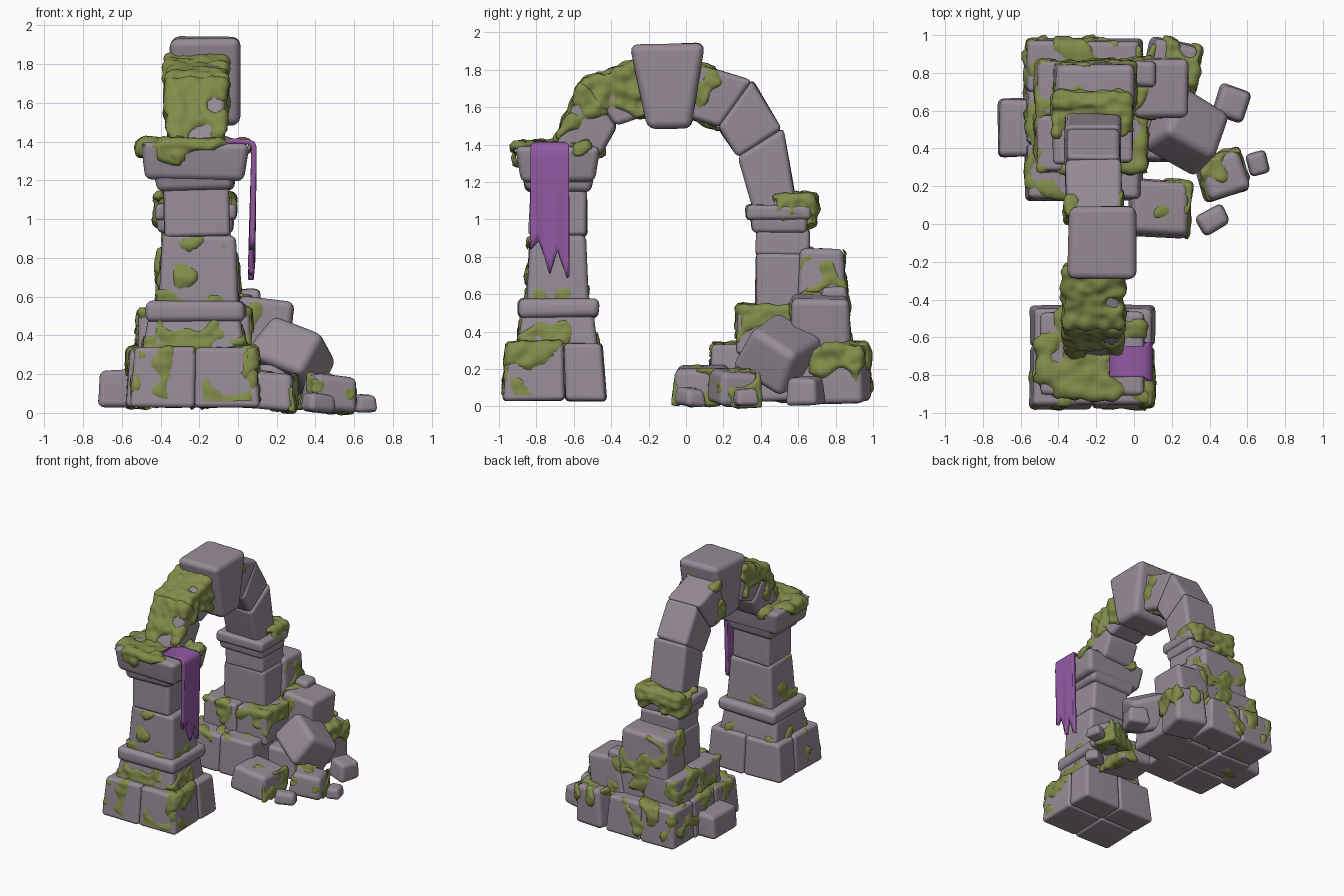
import bpy, bmesh, math, random
from mathutils import Vector, Euler, noise

if "Cube" in bpy.data.objects:
    bpy.data.objects.remove(bpy.data.objects["Cube"])

random.seed(4)


def material(name, rgb):
    m = bpy.data.materials.new(name)
    m.diffuse_color = (*rgb, 1)
    m.use_nodes = True
    m.node_tree.nodes["Principled BSDF"].inputs["Base Color"].default_value = m.diffuse_color
    return m


STONE = material("mauve_stone", (0.31, 0.26, 0.305))
MOSS = material("moss_green", (0.22, 0.265, 0.068))
CLOTH = material("purple_cloth", (0.29, 0.10, 0.37))


def finish(name, bm, mat):
    bmesh.ops.recalc_face_normals(bm, faces=bm.faces)
    me = bpy.data.meshes.new(name)
    bm.to_mesh(me)
    bm.free()
    me.materials.append(mat)
    me.polygons.foreach_set("use_smooth", [True] * len(me.polygons))
    ob = bpy.data.objects.new(name, me)
    bpy.context.collection.objects.link(ob)
    return ob


# Hexahedra: 8 corners, index = 4*x + 2*y + z
def box(x0, x1, y0, y1, z0, z1, inset=0.0, rot=(0, 0, 0)):
    c = Vector(((x0 + x1) / 2, (y0 + y1) / 2, (z0 + z1) / 2))
    r = Euler([math.radians(a) for a in rot]).to_matrix()
    out = []
    for i in (0, 1):
        for j in (0, 1):
            for k in (0, 1):
                p = Vector(((x0, x1)[i] + k * inset * (1 - 2 * i),
                            (y0, y1)[j] + k * inset * (1 - 2 * j), (z0, z1)[k]))
                out.append(r @ (p - c) + c)
    return out


def wedge(x0, x1, a, b, c, d):
    # yz corners: a = low-left, b = high-left, c = low-right, d = high-right
    return [Vector((x, *p)) for x in (x0, x1) for p in (a, b, c, d)]


def tri(c, u, v, w):
    e = [c[2 * n].lerp(c[2 * n + 1], w) for n in range(4)]
    return e[0].lerp(e[1], v).lerp(e[2].lerp(e[3], v), u)


def stone(name, c, bevel=0.03, jit=0.007):
    bm = bmesh.new()
    vs = [bm.verts.new(p + Vector([random.uniform(-jit, jit) for _ in range(3)])) for p in c]
    for f in ((0, 1, 3, 2), (4, 6, 7, 5), (0, 4, 5, 1), (2, 3, 7, 6), (0, 2, 6, 4), (1, 5, 7, 3)):
        bm.faces.new([vs[i] for i in f])
    bmesh.ops.recalc_face_normals(bm, faces=bm.faces)
    bmesh.ops.bevel(bm, geom=bm.edges[:], offset=bevel, segments=3, profile=0.5, affect='EDGES')
    ob = finish(name, bm, STONE)
    ob.modifiers.new("normals", 'WEIGHTED_NORMAL')
    return c


def course(name, c, us, vs):
    # one layer of masonry cut at the given fractions in x and y
    for i in range(len(us) - 1):
        for j in range(len(vs) - 1):
            stone(f"{name}_{i}{j}", [tri(c, u, v, w) for u in us[i:i + 2]
                                     for v in vs[j:j + 2] for w in (0, 1)], 0.025, 0.005)
    return c


def moss(name, c, bias, thick=0.03, freq=8.5):
    # lumpy sheet: dense copy of the block kept only where bias + noise is positive
    bm = bmesh.new()
    bmesh.ops.create_cube(bm, size=1)
    bmesh.ops.subdivide_edges(bm, edges=bm.edges[:], cuts=23, use_grid_fill=True)
    for v in bm.verts:
        v.co = tri(c, *(v.co + Vector((0.5, 0.5, 0.5))))
    for _ in range(4):
        bmesh.ops.smooth_vert(bm, verts=bm.verts[:], factor=0.5,
                              use_axis_x=True, use_axis_y=True, use_axis_z=True)
    bm.normal_update()
    val = {v: bias(v.co) + 1.1 * noise.noise(v.co * freq) for v in bm.verts}
    nor = {v: v.normal.copy() for v in bm.verts}
    bmesh.ops.delete(bm, geom=[f for f in bm.faces if sum(val[v] for v in f.verts) < 0],
                     context='FACES')
    for v in bm.verts:
        t = max(0, min(1, val[v] / 0.2))
        v.co += nor[v] * (-0.008 + thick * t * (0.8 + 0.6 * noise.noise(v.co * 18)))
    edge = [v for v in bm.verts if v.is_boundary]
    for _ in range(2):
        bmesh.ops.smooth_vert(bm, verts=edge, factor=0.5,
                              use_axis_x=True, use_axis_y=True, use_axis_z=True)
    if bm.faces:
        finish(name, bm, MOSS)


def drape(top, depth, cover=0.35):
    return lambda p: cover - max(0, top - p.z) / depth


# Front pillar
a_base = course("front_base", box(-0.555, 0.115, -0.98, -0.425, 0.03, 0.34, 0.025),
                (0, 0.5, 1), (0, 0.6, 1))
a_plinth = stone("front_plinth", box(-0.49, 0.04, -0.9, -0.47, 0.3, 0.5, 0.03))
stone("front_moulding", box(-0.475, 0.04, -0.9, -0.465, 0.475, 0.575), 0.035)
a_shaft = stone("front_shaft_lower", box(-0.41, 0.0, -0.855, -0.525, 0.55, 0.92, 0.015))
stone("front_shaft_upper", box(-0.385, -0.045, -0.84, -0.53, 0.91, 1.18, 0.005), 0.025)
stone("front_capital_neck", box(-0.415, -0.025, -0.86, -0.51, 1.15, 1.26, -0.02))
a_cap = stone("front_capital_slab", box(-0.475, 0.03, -0.885, -0.485, 1.2, 1.395, -0.025), 0.035)

# Arch stones
X0, X1 = -0.36, -0.07
l1 = stone("arch_left_low", wedge(X0, X1, (-0.71, 1.37), (-0.55, 1.73), (-0.46, 1.34), (-0.37, 1.5)))
l2 = stone("arch_left_high", wedge(X0, X1, (-0.37, 1.5), (-0.55, 1.73), (-0.18, 1.57), (-0.24, 1.84)))
stone("keystone", wedge(-0.35, 0.01, (-0.21, 1.48), (-0.3, 1.93), (0.025, 1.48), (0.105, 1.945)), 0.045)
r1 = stone("arch_right_high", wedge(X0, X1, (0.0, 1.55), (0.05, 1.84), (0.175, 1.485), (0.355, 1.745)))
stone("arch_right_mid", wedge(X0, X1, (0.17, 1.49), (0.35, 1.75), (0.283, 1.33), (0.52, 1.475)))
stone("arch_right_low", wedge(X0 - 0.01, X1, (0.36, 1.05), (0.28, 1.34), (0.597, 1.05), (0.517, 1.49)))

# Back pillar on its broken, stepped base
stone("back_impost_top", box(-0.43, -0.01, 0.32, 0.665, 1.0, 1.075), 0.025)
stone("back_impost", box(-0.41, -0.03, 0.35, 0.64, 0.925, 1.02, -0.01), 0.025)
stone("back_shaft_upper", box(-0.39, -0.04, 0.375, 0.66, 0.8, 0.95), 0.025)
stone("back_shaft_lower", box(-0.4, -0.03, 0.37, 0.67, 0.48, 0.82))
b_base = course("back_base", box(-0.58, 0.05, 0.12, 0.985, 0.03, 0.33, 0.02),
                (0, 0.5, 1), (0, 0.35, 0.68, 1))
b_tier = course("back_tier", box(-0.52, 0.07, 0.27, 0.87, 0.28, 0.535, 0.01),
                (0, 0.52, 1), (0, 0.5, 1))
b_step = stone("back_step", box(-0.43, 0.01, 0.6, 0.86, 0.5, 0.845, 0.015), 0.035)
stone("step_side", box(-0.05, 0.12, 0.72, 0.87, 0.45, 0.64, 0.01))
stone("side_block", box(-0.72, -0.54, 0.355, 0.665, 0.03, 0.22, 0.01))

# Fallen rubble
k1 = stone("rubble_tall", box(-0.03, 0.28, 0.555, 0.88, 0.27, 0.59, 0.01, (0, 8, 0)), 0.035)
k2 = stone("rubble_corner", box(0.06, 0.33, 0.69, 0.97, 0.02, 0.33, 0.01, (0, 4, -12)), 0.035)
stone("rubble_under", box(0.0, 0.28, 0.33, 0.72, 0.03, 0.25, 0.01))
stone("rubble_leaning", box(0.11, 0.46, 0.335, 0.66, 0.15, 0.42, 0.015, (-33, 18, -30)), 0.045)
k3 = stone("rubble_front", box(-0.03, 0.3, -0.07, 0.235, 0.02, 0.21, 0.015, (0, 4, -3)), 0.035)
k4 = stone("rubble_right", box(0.34, 0.6, 0.14, 0.375, 0.01, 0.19, 0.015, (0, 6, 18)), 0.035)
stone("pebble_front", box(0.335, 0.5, -0.04, 0.085, 0.0, 0.1, 0.01, (0, 4, 28)), 0.03)
stone("pebble_right", box(0.6, 0.71, 0.255, 0.385, 0.0, 0.095, 0.01, (0, 0, 15)), 0.025)
stone("rubble_back", box(0.43, 0.61, 0.55, 0.73, 0.01, 0.16, 0.01, (0, 4, -20)), 0.03)

# Moss sheets
moss("moss_front_base", a_base,
     lambda p: -0.02 - 1.6 * max(0, p.y + 0.9) - (p.z > 0.32) * 0.1 if p.z > 0.05 else -2, 0.02, 9.5)
moss("moss_front_base_edge", a_base,
     lambda p: 0.4 - (0.34 - p.z) * 3 - abs(p.x - 0.1) * 5 - max(0, p.y + 0.75) * 4, 0.028)
moss("moss_front_plinth", a_plinth, lambda p: 0.12 - (p.z - 0.34) * 3 - (p.y + 0.75), 0.024)
moss("moss_front_shaft", a_shaft, lambda p: 0.28 - (p.z - 0.56) * 4.5 - 0.6 * (p.y + 0.8), 0.02)
moss("moss_front_shaft_patch", a_shaft, lambda p: 0.35 - ((p - Vector((-0.32, -0.86, 0.74))).length) * 4, 0.025)
moss("moss_front_capital", a_cap,
     lambda p: 0.42 - max(0, 1.38 - p.z) * 9 - max(0, p.x + 0.14) * 3.2 - max(0, p.y + 0.6) * 3, 0.04)
moss("moss_arch_low", l1, lambda p: 0.15 + (p.z - 1.53) * 3.5 - (p.y + 0.58) * 2, 0.033)
moss("moss_arch_high", l2, lambda p: 0.35 + (p.z - 1.73) * 4, 0.035)
moss("moss_arch_right", r1, lambda p: 0.4 - abs(p.y - 0.07) * 7, 0.025)
moss("moss_impost", box(-0.41, -0.03, 0.47, 0.685, 0.98, 1.12),
     lambda p: 0.4 + (p.y - 0.58) * 4 - max(0, 1.05 - p.z) * 4, 0.038)
moss("moss_back_base", b_base,
     lambda p: 0.16 - max(0, 0.3 - p.z) * 2.2 - max(0, p.x + 0.1) * 1.5 - max(0, 0.25 - p.y) * 3, 0.028)
moss("moss_back_tier", b_tier, lambda p: 0.16 - max(0, 0.5 - p.z) * 2.5, 0.025)
moss("moss_back_step", b_step, lambda p: -0.02 - abs(p.z - 0.65) * 0.5 - max(0, p.z - 0.8) * 5, 0.022)
moss("moss_rubble_tall", k1, lambda p: 0.05 - max(0, p.x - 0.02) * 3, 0.02)
moss("moss_rubble_corner", k2, lambda p: 0.25 - max(0, 0.3 - p.z) * 4 + (p.x - 0.22) * 2, 0.03)
moss("moss_rubble_front", k3, lambda p: (p.x - 0.22) * 4 + (p.y - 0.1) * 1.5, 0.022)
moss("moss_rubble_right", k4, lambda p: 0.05 + (p.y - 0.25) * 2.5, 0.02)


# Torn banner hanging over the capital
def hem(t):
    pts = ((0, 0.84), (0.22, 0.885), (0.5, 0.71), (0.7, 0.835), (0.95, 0.68), (1, 0.7))
    for (t0, z0), (t1, z1) in zip(pts, pts[1:]):
        if t <= t1:
            return z0 + (z1 - z0) * (t - t0) / (t1 - t0)
    return 0.7


bm = bmesh.new()
cols = []
for i in range(31):
    t = i / 30
    y = -0.83 + 0.205 * t
    pts = [(-0.13, 1.398), (-0.03, 1.402), (0.05, 1.4), (0.075, 1.39), (0.083, 1.37)]
    for s in range(1, 9):
        f = s / 8
        pts.append((0.083 - 0.012 * f + 0.005 * f * math.sin(t * 12), 1.37 + (hem(t) - 1.37) * f))
    cols.append([bm.verts.new((x, y + 0.02 * (1 - 2 * t) * (z > 1.395), z)) for x, z in pts])
for a, b in zip(cols, cols[1:]):
    for n in range(len(a) - 1):
        bm.faces.new((a[n], b[n], b[n + 1], a[n + 1]))
banner = finish("torn_banner", bm, CLOTH)
sol = banner.modifiers.new("thickness", 'SOLIDIFY')
sol.thickness = 0.028
sol.offset = 0
